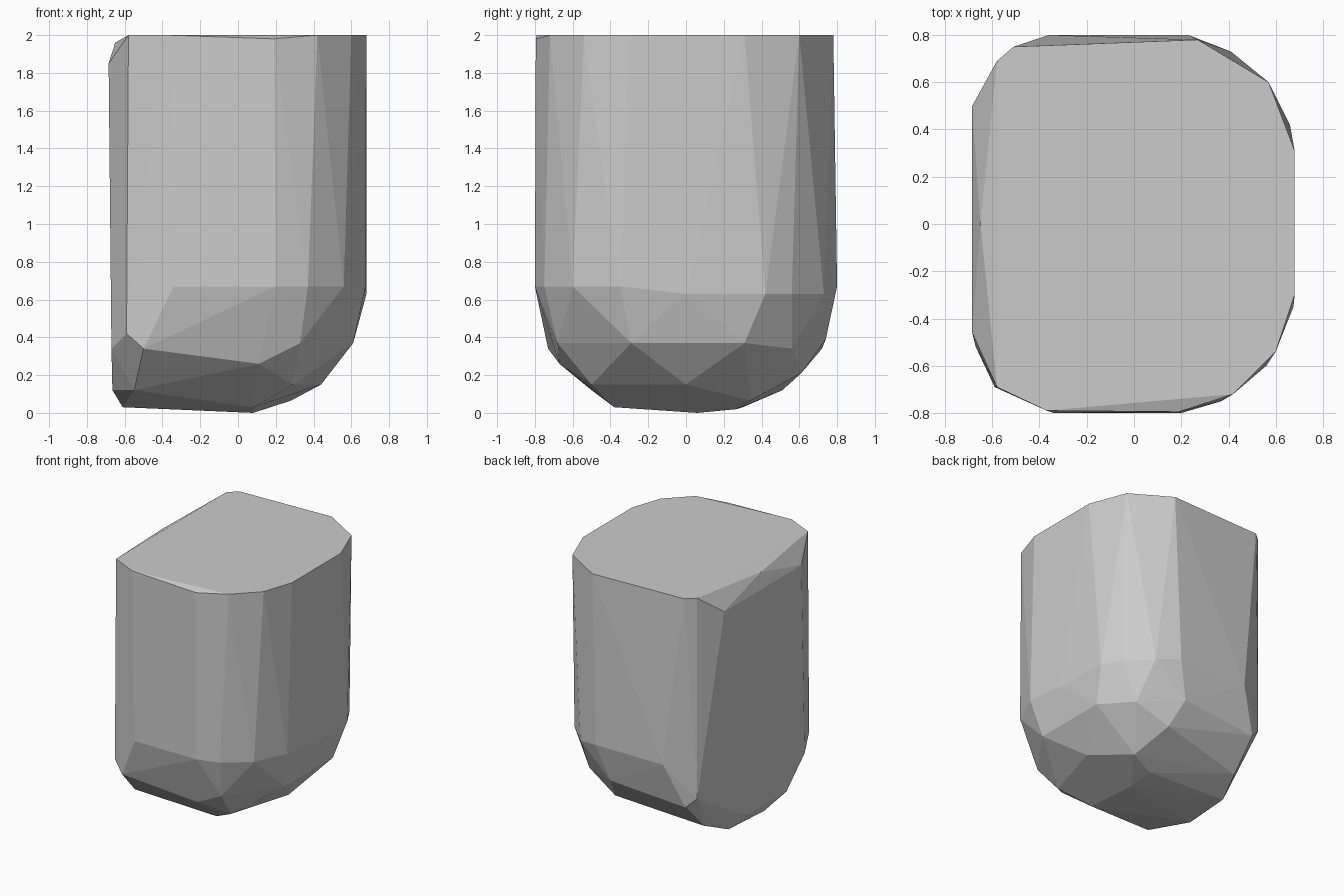
import bpy, bmesh, math

if "Cube" in bpy.data.objects:
    bpy.data.objects.remove(bpy.data.objects["Cube"])

# Corner points grouped by height: rim, left bevel, shoulder, lower belt, underside
RIM = {
    2.00: [(-.58, -.69), (-.37, -.79), (.42, -.72), (.60, -.54), (.68, -.30), (.68, .31),
           (.57, .60), (.27, .78), (-.51, .75), (-.58, .69)],
    1.98: [(.19, -.795)],
    1.96: [(-.65, 0)],
    1.85: [(-.685, -.46), (-.685, .50)],
}
SHOULDER = {
    .67: [(-.34, -.80), (.20, -.80), (.37, -.75), (.56, -.60), (.675, -.35),
          (.23, .80), (-.36, .80)],
    .63: [(.68, 0), (.66, .42), (.58, .56), (.41, .73)],
    .42: [(-.59, -.69), (-.58, .69)],
}
BELT = {
    .39: [(.14, .74)],
    .37: [(.33, -.68), (.61, -.29), (.61, .31)],
    .34: [(-.50, -.73), (-.50, .72), (-.67, -.52), (.45, .56)],
    .26: [(.11, -.67)],
    .21: [(.19, .61)],
}
UNDERSIDE = {
    .15: [(.29, -.50), (.44, 0)],
    .12: [(-.55, -.50), (-.51, .51), (-.665, -.30), (-.66, .20)],
    .065: [(.28, .34)],
    .03: [(-.61, -.10), (-.58, .30), (.08, -.38)],
    .02: [(.08, .27)],
    0.0: [(.08, .06)],
}

# Faceted solid wrapped tightly around the corner points
bm = bmesh.new()
for level in (RIM, SHOULDER, BELT, UNDERSIDE):
    for z, outline in level.items():
        for x, y in outline:
            bm.verts.new((x, y, z))
hull = bmesh.ops.convex_hull(bm, input=bm.verts)
loose = {g for g in hull["geom_interior"] + hull["geom_unused"]
         if isinstance(g, bmesh.types.BMVert)}
bmesh.ops.delete(bm, geom=list(loose), context='VERTS')
# Merge triangles that lie in one plane into clean facets
bmesh.ops.dissolve_limit(bm, angle_limit=math.radians(1), verts=bm.verts, edges=bm.edges)
bmesh.ops.recalc_face_normals(bm, faces=bm.faces)

mesh = bpy.data.meshes.new("faceted_block")
bm.to_mesh(mesh)
bm.free()
block = bpy.data.objects.new("faceted_block", mesh)
bpy.context.collection.objects.link(block)

# Plain grey finish
grey = bpy.data.materials.new("light_grey")
grey.diffuse_color = (.6, .6, .6, 1)
grey.use_nodes = True
grey.node_tree.nodes["Principled BSDF"].inputs["Base Color"].default_value = grey.diffuse_color
mesh.materials.append(grey)
